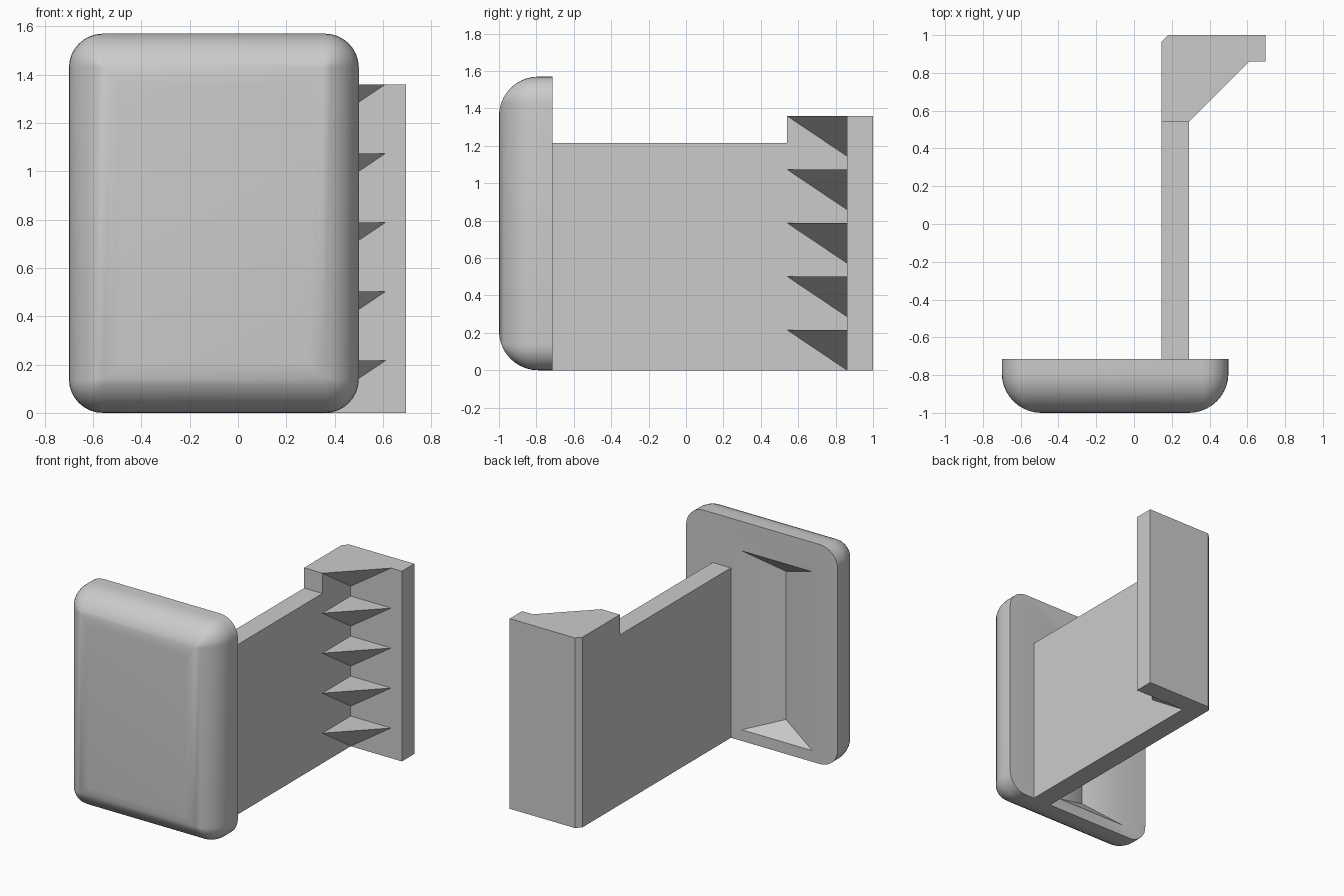
import bpy, bmesh
from math import sin, cos, pi

cube = bpy.data.objects.get("Cube")
if cube:
    bpy.data.objects.remove(cube)

grey = bpy.data.materials.new("light_grey")
grey.use_nodes = True
colour = (0.6, 0.6, 0.6, 1)
grey.diffuse_color = colour
grey.node_tree.nodes["Principled BSDF"].inputs["Base Color"].default_value = colour


def finish(name, bm, smooth=False):
    """Turn a bmesh into a coloured object."""
    bmesh.ops.remove_doubles(bm, verts=bm.verts, dist=0.0005)
    bmesh.ops.recalc_face_normals(bm, faces=bm.faces)
    mesh = bpy.data.meshes.new(name)
    bm.to_mesh(mesh)
    bm.free()
    mesh.materials.append(grey)
    ob = bpy.data.objects.new(name, mesh)
    bpy.context.collection.objects.link(ob)
    if smooth:
        bpy.ops.object.select_all(action='DESELECT')
        ob.select_set(True)
        bpy.context.view_layer.objects.active = ob
        bpy.ops.object.shade_smooth_by_angle(angle=pi / 6)
    return ob


def prism(name, plan, top):
    """Extrude a plan outline from the ground up."""
    bm = bmesh.new()
    face = bm.faces.new([bm.verts.new((x, y, 0)) for x, y in plan])
    ext = bmesh.ops.extrude_face_region(bm, geom=[face])["geom"]
    bmesh.ops.translate(bm, vec=(0, 0, top),
                        verts=[v for v in ext if isinstance(v, bmesh.types.BMVert)])
    return finish(name, bm)


STEPS = 8


def ring(bm, cx, cz, y, hw, hh, r):
    """Rounded rectangle of vertices facing the front."""
    verts = []
    for k, (sx, sz) in enumerate([(1, 1), (-1, 1), (-1, -1), (1, -1)]):
        for i in range(STEPS + 1):
            a = (k + i / STEPS) * pi / 2
            verts.append(bm.verts.new((cx + sx * (hw - r) + r * cos(a), y,
                                       cz + sz * (hh - r) + r * sin(a))))
    return verts


# Front pad: domed edge lofted to the flat back, then into a hipped recess
bm = bmesh.new()
px, pz, back = -0.1, 0.785, -0.715
rings = []
for i in range(11):
    a = pi / 2 * (1 - i / 10)
    inset = 0.21 * (1 - cos(a))
    rings.append(ring(bm, px, pz, -0.79 - 0.21 * sin(a), 0.6 - inset,
                      pz - inset, max(0.14 - inset, 0)))
rings.append(ring(bm, px, pz, back, 0.6, pz, 0.14))
rings.append(ring(bm, -0.22, 0.72, back, 0.28, 0.64, 0))
rings.append(ring(bm, -0.22, 0.72, back - 0.1, 0, 0.53, 0))
bm.faces.new(rings[0])
for a, b in zip(rings, rings[1:]):
    for i in range(len(a)):
        j = (i + 1) % len(a)
        bm.faces.new((a[i], a[j], b[j], b[i]))
finish("front_pad", bm, smooth=True)

# Arm and taller hooked end with one chamfered corner
IN, OUT, START, WALL, TOP = 0.145, 0.29, 0.54, 0.86, 1.36
prism("arm", [(IN, back), (OUT, back), (OUT, START), (IN, START)], 1.215)
prism("hooked_end", [(IN, START), (OUT, START), (OUT, WALL), (0.695, WALL),
                     (0.695, 1), (0.18, 1), (IN, 0.965)], TOP)

# Gusset ribs in the inner corner, flat on top and tapering down
for n in range(5):
    z = TOP - n * 0.286
    bm = bmesh.new()
    a, b, c, d = [bm.verts.new(p) for p in (
        (OUT, WALL, z), (OUT, START, z), (0.61, WALL, z), (OUT, WALL, z - 0.215))]
    for f in ((a, b, c), (a, b, d), (b, c, d), (c, a, d)):
        bm.faces.new(f)
    finish(f"gusset_rib_{n + 1}", bm)
